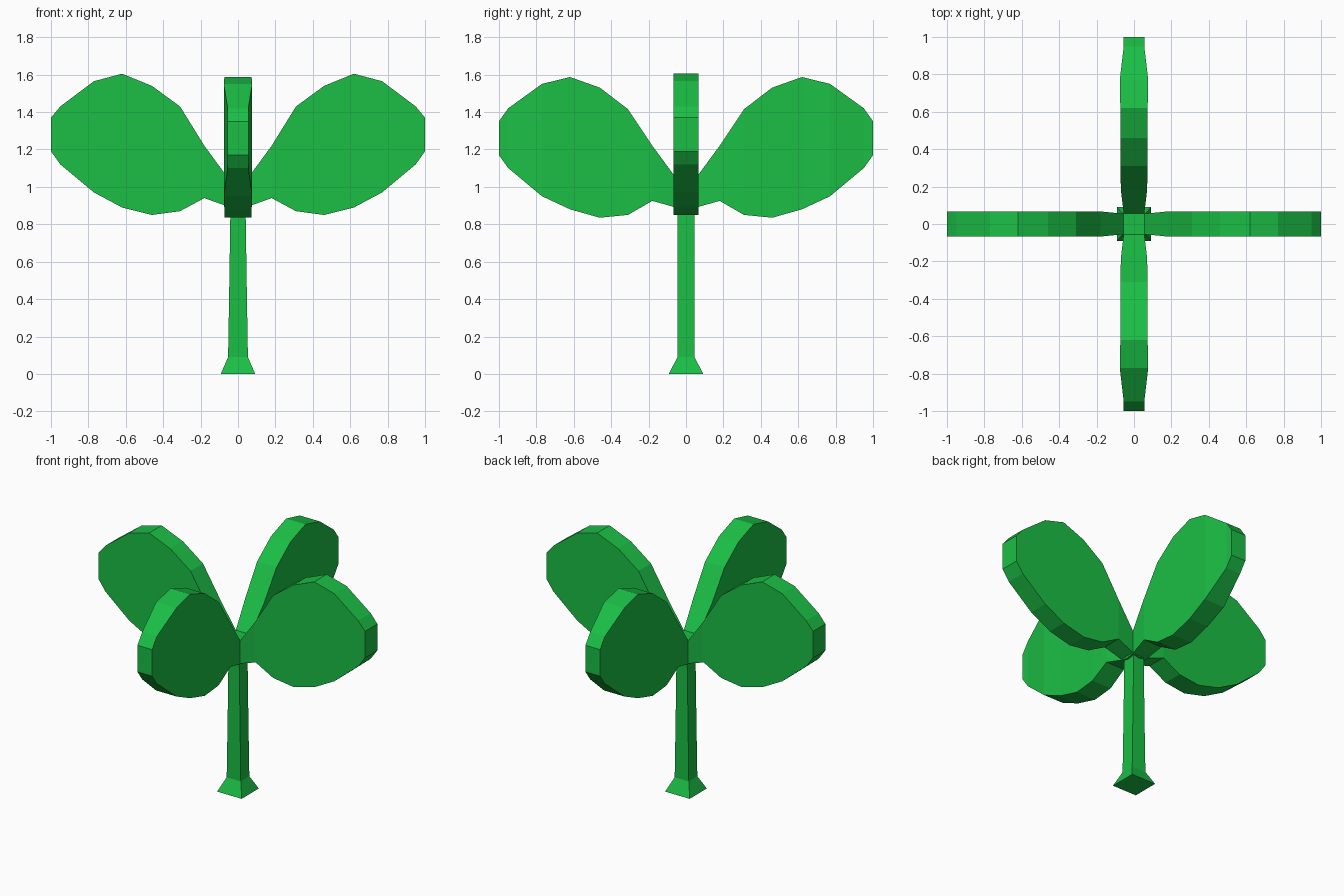
import bpy, bmesh

if "Cube" in bpy.data.objects:
    bpy.data.objects.remove(bpy.data.objects["Cube"])

green = bpy.data.materials.new("leaf_green")
green.diffuse_color = (0.011, 0.52, 0.06, 1)
green.use_nodes = True
green.node_tree.nodes["Principled BSDF"].inputs["Base Color"].default_value = green.diffuse_color


def loft(name, sections, cap_start=True):
    """Skin a list of four-cornered sections into a flat-shaded object."""
    bm = bmesh.new()
    rings = [[bm.verts.new(p) for p in s] for s in sections]
    for a, b in zip(rings, rings[1:]):
        for i in range(4):
            j = (i + 1) % 4
            bm.faces.new((a[i], a[j], b[j], b[i]))
    bm.faces.new(rings[-1])
    if cap_start:
        bm.faces.new(rings[0][::-1])
    bmesh.ops.recalc_face_normals(bm, faces=bm.faces[:])
    me = bpy.data.meshes.new(name)
    bm.to_mesh(me)
    bm.free()
    me.materials.append(green)
    ob = bpy.data.objects.new(name, me)
    bpy.context.collection.objects.link(ob)
    return ob


def leaf_pair(name, axis, stations):
    """Thick upright leaf along x (0) or y (1), mirrored to the other side."""
    secs = []
    for d, top, low, h in stations:
        pts = [(d, h, low), (d, h, top), (d, -h, top), (d, -h, low)]
        secs.append(pts if axis == 0 else [(b, a, z) for a, b, z in pts])
    ob = loft(name, secs, cap_start=False)
    m = ob.modifiers.new("mirror", 'MIRROR')
    m.use_axis = (axis == 0, axis == 1, False)
    m.merge_threshold = 0.0005


# Leaves: distance from centre, top height, bottom height, half thickness
leaf_pair("side_leaves", 0, [
    (0, 1.05, .88, .055), (.055, 1.05, .895, .055), (.18, 1.22, .94, .067),
    (.31, 1.43, .87, .067), (.46, 1.54, .85, .067), (.62, 1.605, .89, .067),
    (.77, 1.565, .97, .067), (.95, 1.43, 1.12, .067), (1, 1.37, 1.19, .067)])
leaf_pair("front_back_leaves", 1, [
    (0, 1.05, .88, .055), (.055, 1.05, .89, .055), (.18, 1.22, .925, .07),
    (.31, 1.415, .85, .073), (.46, 1.53, .835, .073), (.62, 1.587, .88, .073),
    (.77, 1.55, .95, .076), (.95, 1.42, 1.10, .055), (1, 1.35, 1.17, .055)])

# Square stem with flared foot
loft("stem", [[(-x, -y, z), (x, -y, z), (x, y, z), (-x, y, z)]
              for x, y, z in [(.092, .092, 0), (.053, .046, .09),
                              (.047, .045, .45), (.04, .045, .92)]])
